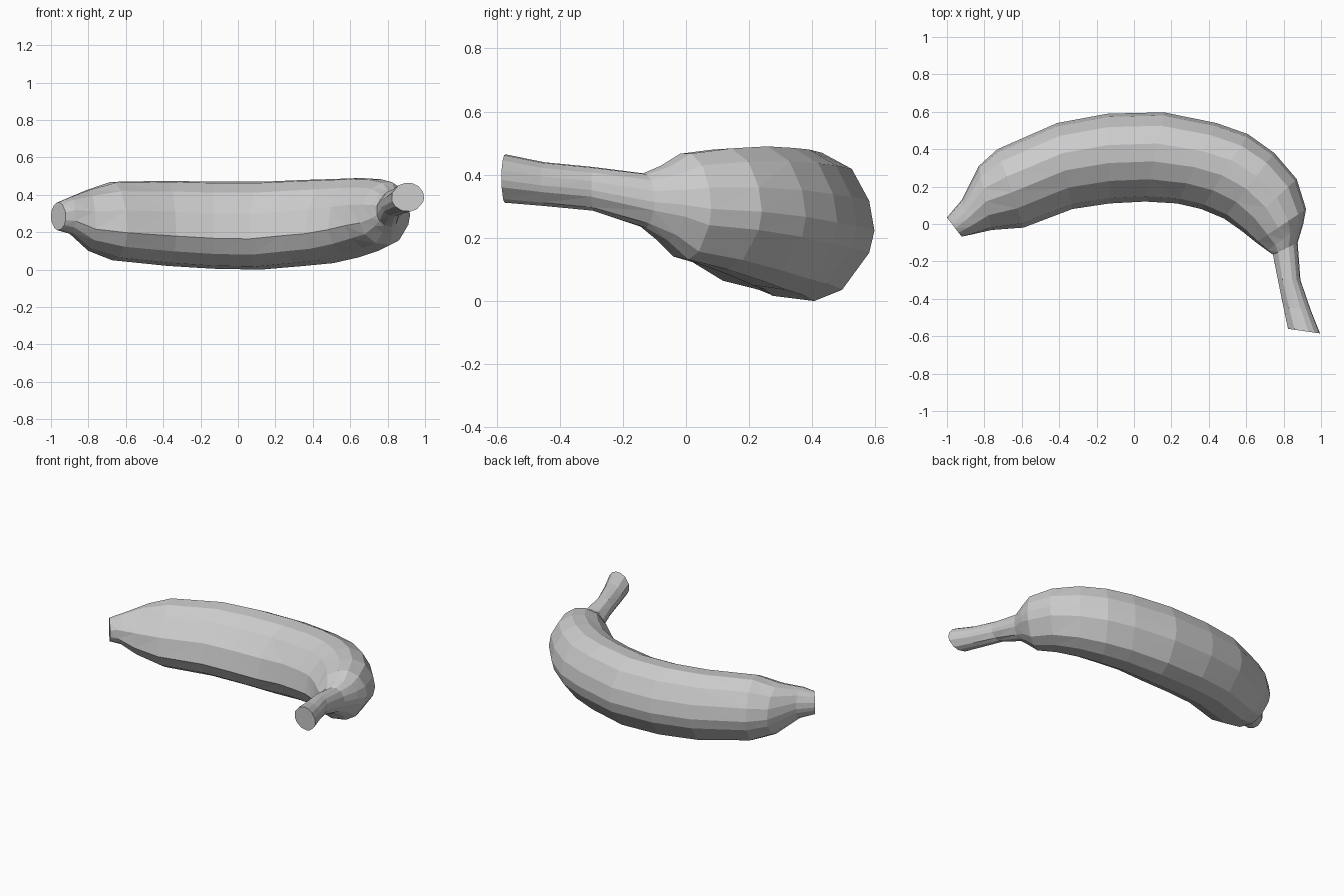
import bpy, bmesh, math
from mathutils import Vector

cube = bpy.data.objects.get("Cube")
if cube:
    bpy.data.objects.remove(cube, do_unlink=True)

skin = bpy.data.materials.new("plain_grey")
skin.use_nodes = True
GREY = (0.6, 0.6, 0.6, 1)
skin.diffuse_color = GREY
skin.node_tree.nodes["Principled BSDF"].inputs["Base Color"].default_value = GREY

# Ridged cross-section: u runs from the inner to the outer curve, v is up
SECTION = [(-1, -.3), (-.88, .27), (-.5, .75), (-.1, .97), (.3, 1), (.7, .78),
           (.93, .35), (1, -.05), (.93, -.35), (.57, -.85), (.2, -1),
           (-.35, -.93), (-.8, -.66)]

# Stations: outer x, y, inner x, y, bottom z, top z, roundness
BODY = [(-1, .035, -.92, -.07, .21, .36, 1),
        (-.92, .13, -.87, -.06, .19, .39, .8),
        (-.83, .31, -.76, -.035, .10, .43, .4),
        (-.73, .40, -.59, -.02, .05, .47, .1),
        (-.41, .54, -.33, .08, .02, .475, 0),
        (-.14, .59, -.13, .11, .005, .47, 0),
        (.16, .597, .06, .12, 0, .47, 0),
        (.44, .54, .23, .11, .02, .48, 0),
        (.61, .48, .36, .08, .035, .485, 0),
        (.75, .38, .48, .03, .065, .49, 0),
        (.87, .24, .57, -.035, .10, .485, .2),
        (.92, .08, .65, -.10, .13, .47, .4),
        (.905, .0, .71, -.145, .19, .43, .7),
        (.875, -.1, .74, -.165, .23, .405, 1)]
STEM = [BODY[-1],
        (.89, -.30, .765, -.29, .285, .425, 1),
        (.945, -.46, .795, -.44, .30, .44, 1),
        (.995, -.585, .82, -.56, .31, .465, 1)]


def ring(bm, ox, oy, ix, iy, low, high, roundness):
    """One cross-section, blended from the ridged shape towards an ellipse."""
    outer, inner = Vector((ox, oy, 0)), Vector((ix, iy, 0))
    mid, half = (outer + inner) / 2, (outer - inner) / 2
    verts = []
    for u, v in SECTION:
        a = math.atan2(v, u)
        u += (math.cos(a) - u) * roundness
        v += (math.sin(a) - v) * roundness
        p = mid + half * u
        p.z = (low + high) / 2 + (high - low) / 2 * v
        verts.append(bm.verts.new(p))
    return verts


def loft(name, stations, cap_first, cap_last):
    bm = bmesh.new()
    rings = [ring(bm, *s) for s in stations]
    n = len(SECTION)
    for a, b in zip(rings, rings[1:]):
        for i in range(n):
            j = (i + 1) % n
            bm.faces.new((a[i], a[j], b[j], b[i]))
    if cap_first:
        bm.faces.new(rings[0])
    if cap_last:
        bm.faces.new(rings[-1])
    bmesh.ops.recalc_face_normals(bm, faces=bm.faces)
    # Open tubes: make sure the walls point away from the core
    core = sum((v.co for v in rings[1]), Vector()) / n
    wall = next(f for f in bm.faces if len(f.verts) == 4 and rings[1][0] in f.verts)
    if wall.normal.dot(rings[1][0].co - core) < 0:
        bmesh.ops.reverse_faces(bm, faces=bm.faces)
    bmesh.ops.triangulate(bm, faces=bm.faces)
    mesh = bpy.data.meshes.new(name)
    bm.to_mesh(mesh)
    bm.free()
    mesh.materials.append(skin)
    bpy.context.collection.objects.link(bpy.data.objects.new(name, mesh))


loft("curved_fruit_body", BODY, True, False)
loft("fruit_stem", STEM, False, True)
